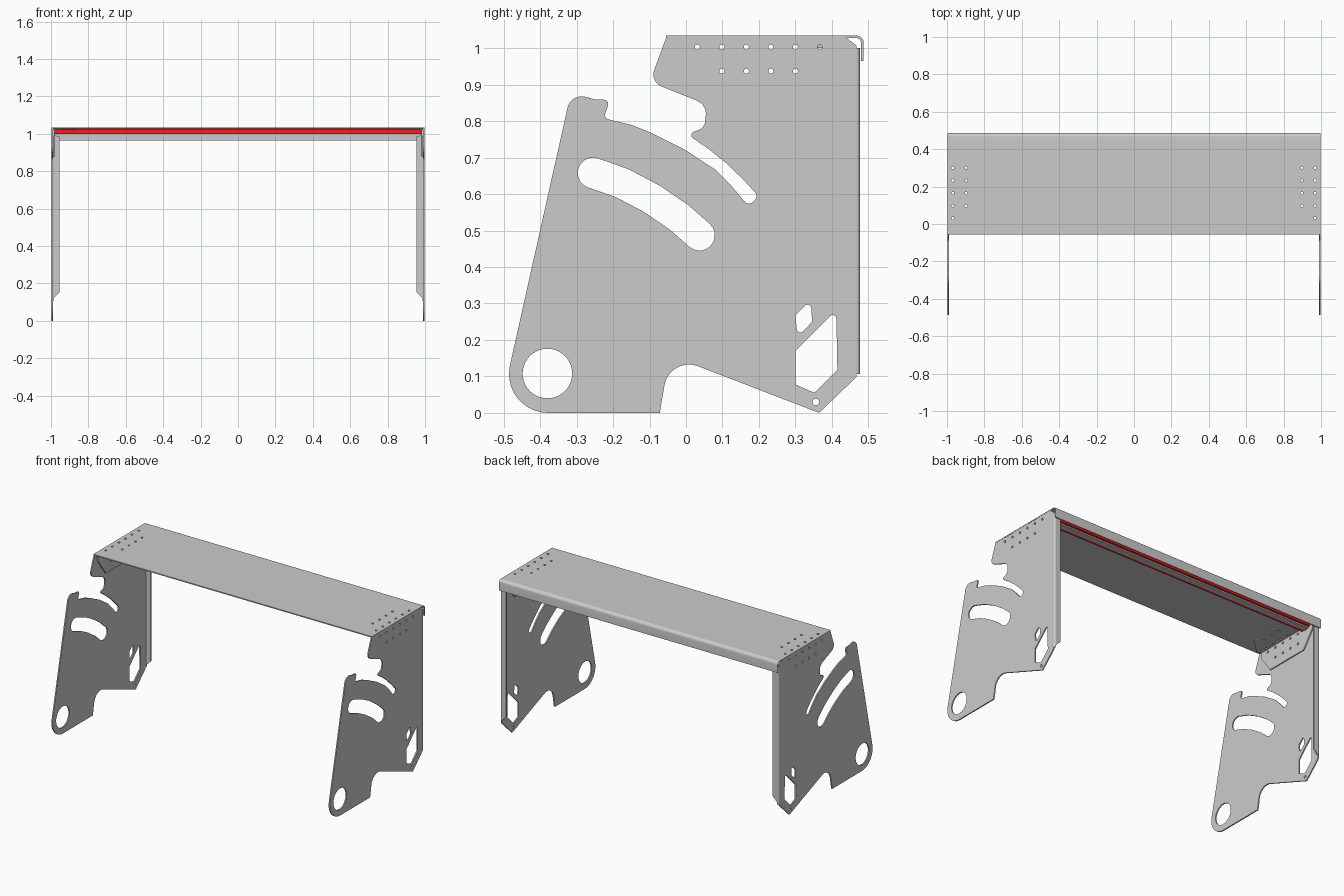
import bpy, bmesh, math
from mathutils import Vector, Matrix

if "Cube" in bpy.data.objects:
    bpy.data.objects.remove(bpy.data.objects["Cube"])

YZ = Matrix(((0, 0, 1, 0), (1, 0, 0, 0), (0, 1, 0, 0), (0, 0, 0, 1)))   # outline in y,z
XZ = Matrix(((1, 0, 0, 0), (0, 0, -1, 0), (0, 1, 0, 0), (0, 0, 0, 1)))  # outline in x,z
XY = Matrix.Identity(4)                                                 # outline in x,y


def fillet(pts, n=10):
    """Round each corner that carries a third value (radius)."""
    out = []
    for i, q in enumerate(pts):
        p = Vector(q[:2])
        if len(q) < 3:
            out.append(p)
            continue
        a, b = Vector(pts[i - 1][:2]) - p, Vector(pts[(i + 1) % len(pts)][:2]) - p
        half = a.angle(b) / 2
        t = min(q[2] / math.tan(half), .95 * min(a.length, b.length))
        r = t * math.tan(half)
        u, v = a.normalized(), b.normalized()
        c = p + (u + v).normalized() * r / math.sin(half)
        s, e = p + u * t - c, p + v * t - c
        a0 = math.atan2(s.y, s.x)
        d = (math.atan2(e.y, e.x) - a0 + math.pi) % (2 * math.pi) - math.pi
        out += [c + r * Vector((math.cos(a0 + d * k / n), math.sin(a0 + d * k / n))) for k in range(n + 1)]
    return out


def circle(x, y, r, n=24):
    return [(x + r * math.cos(2 * math.pi * k / n), y + r * math.sin(2 * math.pi * k / n)) for k in range(n)]


def slot(path, r, n=10):
    """Round-ended slot along a centre line."""
    path = [Vector(p) for p in path]
    sides = ([], [])
    for i, p in enumerate(path):
        d = (path[min(i + 1, len(path) - 1)] - path[max(i - 1, 0)]).normalized()
        w = Vector((-d.y, d.x)) * r
        sides[0].append(p + w)
        sides[1].append(p - w)

    def cap(c, start):
        a = math.atan2(start.y - c.y, start.x - c.x)
        return [c + r * Vector((math.cos(a - math.pi * k / n), math.sin(a - math.pi * k / n))) for k in range(1, n)]
    return sides[0] + cap(path[-1], sides[0][-1]) + sides[1][::-1] + cap(path[0], sides[1][0])


def sheet(name, outline, lo, hi, frame, holes=(), mirror=False, mat=None):
    """Cut a flat sheet from an outline with holes, thickness lo..hi."""
    cu = bpy.data.curves.new(name, 'CURVE')
    cu.dimensions, cu.fill_mode, cu.extrude = '2D', 'BOTH', (hi - lo) / 2
    for loop in [outline, *holes]:
        sp = cu.splines.new('POLY')
        sp.points.add(len(loop) - 1)
        for pt, q in zip(sp.points, loop):
            pt.co = (q[0], q[1], 0, 1)
        sp.use_cyclic_u = True
    tmp = bpy.data.objects.new(name + "_outline", cu)
    bpy.context.collection.objects.link(tmp)
    dg = bpy.context.evaluated_depsgraph_get()
    me = bpy.data.meshes.new_from_object(tmp.evaluated_get(dg))
    bpy.data.objects.remove(tmp)
    me.transform(frame @ Matrix.Translation((0, 0, (lo + hi) / 2)))
    bm = bmesh.new()
    bm.from_mesh(me)
    bmesh.ops.remove_doubles(bm, verts=bm.verts, dist=1e-5)
    bmesh.ops.recalc_face_normals(bm, faces=bm.faces)
    bm.to_mesh(me)
    bm.free()
    me.materials.clear()
    if mat:
        me.materials.append(mat)
    ob = bpy.data.objects.new(name, me)
    bpy.context.collection.objects.link(ob)
    bpy.ops.object.select_all(action='DESELECT')
    ob.select_set(True)
    bpy.context.view_layer.objects.active = ob
    bpy.ops.object.shade_smooth_by_angle(angle=math.radians(30))
    if mirror:
        ob.modifiers.new("Mirror", 'MIRROR')
    return ob


def rect(x0, y0, x1, y1):
    return [(x0, y0), (x1, y0), (x1, y1), (x0, y1)]


# Bolt hole rows: six near the bend, four further in
ROW6 = [.031 + .0672 * k for k in range(6)]
ROW4 = ROW6[1:5]
side_bolts = [circle(y, 1.003, .007, 14) for y in ROW6] + [circle(y, .937, .007, 14) for y in ROW4]
top_bolts = [(.968, y) for y in ROW6] + [(.897, y) for y in ROW4]

# Side plates
profile = fillet([
    (-.512, 0, .107), (-.072, 0), (-.045, .158, .068), (.365, 0, .005), (.467, .098),
    (.467, 1.008), (.44, 1.028), (-.055, 1.028), (-.099, .908, .035), (.058, .845, .04),
    (.05, .782, .025), (.003, .764, .01), (.06, .725), (.11, .685), (.16, .637),
    (.199, .594, .016), (.172, .566, .016), (.125, .622), (.08, .667), (.0, .72), (-.1, .77),
    (-.15, .79), (-.226, .808, .012), (-.217, .833), (-.209, .858, .012), (-.25, .86), (-.316, .877, .04)])
windows = [
    circle(-.38, .108, .068, 40),
    slot([(-.255, .658), (-.175, .63), (-.095, .588), (-.02, .537), (.037, .487)], .042),
    fillet([(.3, .267), (.342, .31, .01), (.346, .25), (.306, .208, .01)], 5),
    fillet([(.3, .17), (.412, .282, .01), (.415, .118), (.352, .055, .006), (.3, .078, .006)], 5),
    circle(.356, .03, .009, 16)]
sheet("side_plate", profile, .989, .997, YZ, windows + side_bolts, True)

# Rear flange folded inward from each side plate, with its rounded bend
sheet("side_flange", [(.987, .12), (.987, .995), (.955, .985), (.955, .152)], -.477, -.469, XZ, (), True)
arc = [math.pi / 2 * k / 6 for k in range(7)]
bend = [(.987 + .01 * math.cos(a), .467 + .01 * math.sin(a)) for a in arc]
bend += [(.987 + .002 * math.cos(a), .467 + .002 * math.sin(a)) for a in reversed(arc)]
sheet("side_bend", bend, .107, 1.0, XY, (), True)

# Top plate with bolt holes at both ends
holes = [circle(s * x, y, .007, 14) for s in (-1, 1) for x, y in top_bolts]
sheet("top_plate", rect(-.998, -.055, .998, .467), 1.028, 1.035, XY, holes)

# Rounded lip turned down along the rear edge
lip = [(.467 + .02 * math.sin(a), 1.015 + .02 * math.cos(a)) for a in arc] + [(.487, .965), (.48, .965)]
lip += [(.467 + .013 * math.sin(a), 1.015 + .013 * math.cos(a)) for a in reversed(arc)]
sheet("rear_lip", lip, -.998, .998, YZ)

# Corner brackets under the top
sheet("bracket_side", [(-.03, 1.027), (-.03, .985), (.05, .875), (.35, .875), (.43, .985), (.43, 1.027)],
      .981, .988, YZ, side_bolts, True)
sheet("bracket_top", [(.981, -.03), (.981, .43), (.945, .43), (.86, .35), (.86, .05), (.945, -.03)],
      1.02, 1.027, XY, [circle(x, y, .007, 14) for x, y in top_bolts], True)

# Red strip with grey core under the top, towards the rear
red = bpy.data.materials.new("red")
red.diffuse_color = (1, .01, .01, 1)
red.use_nodes = True
red.node_tree.nodes["Principled BSDF"].inputs["Base Color"].default_value = red.diffuse_color
sheet("strip_front", rect(.34, 1.0, .355, 1.027), -.98, .98, YZ, mat=red)
sheet("strip_core", rect(.355, 1.0, .395, 1.027), -.98, .98, YZ)
sheet("strip_rear", rect(.395, 1.008, .41, 1.027), -.98, .98, YZ, mat=red)
